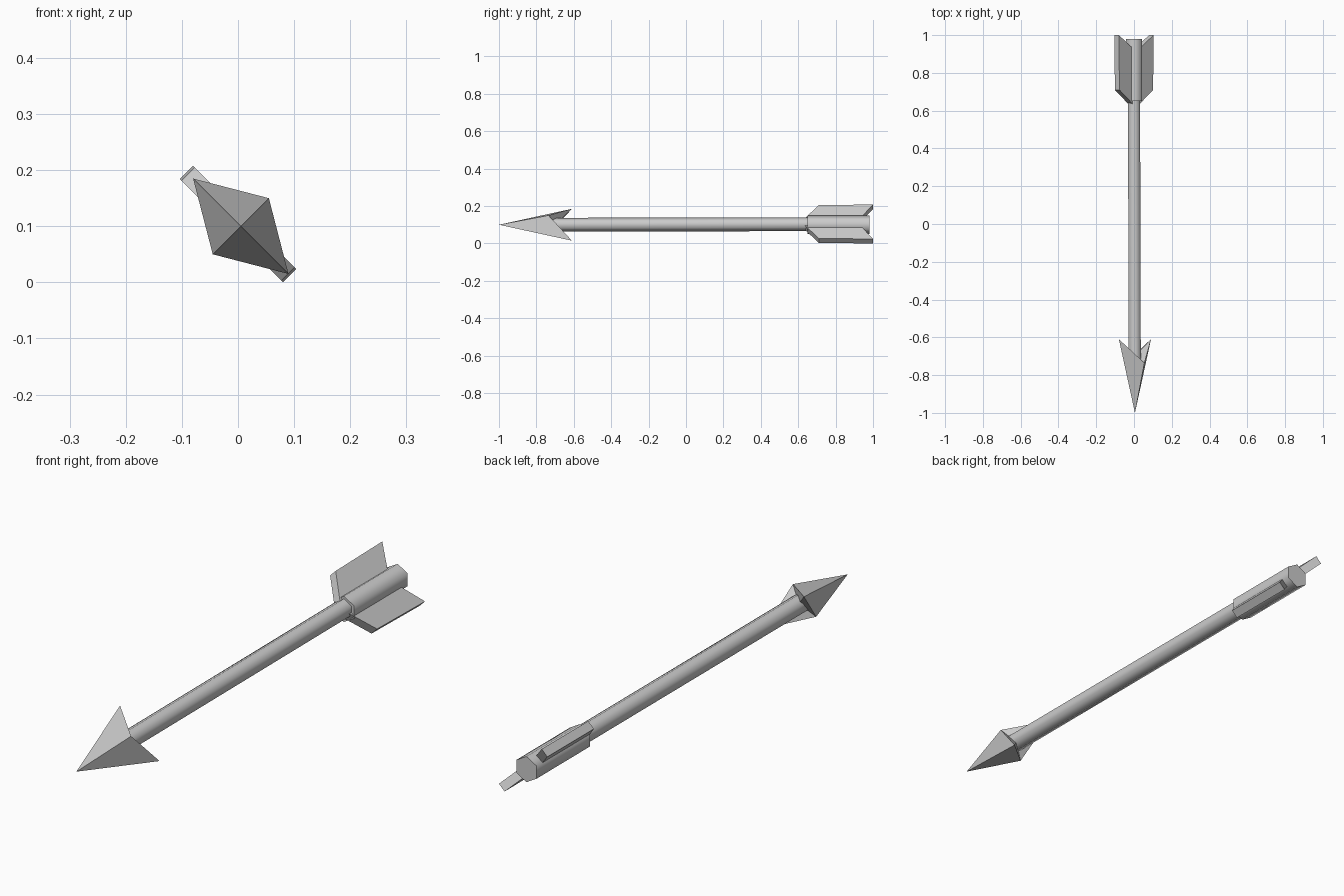
import bpy, bmesh, math
from mathutils import Vector

cube = bpy.data.objects.get("Cube")
if cube:
    bpy.data.objects.remove(cube, do_unlink=True)

grey = bpy.data.materials.new("light grey")
grey.use_nodes = True
colour = (0.6, 0.6, 0.6, 1)
grey.diffuse_color = colour
grey.node_tree.nodes["Principled BSDF"].inputs["Base Color"].default_value = colour


def add_part(name, verts, faces, smooth=None):
    mesh = bpy.data.meshes.new(name)
    mesh.from_pydata(verts, [], faces)
    bm = bmesh.new()
    bm.from_mesh(mesh)
    bmesh.ops.recalc_face_normals(bm, faces=bm.faces)
    bm.to_mesh(mesh)
    bm.free()
    mesh.materials.append(grey)
    obj = bpy.data.objects.new(name, mesh)
    bpy.context.collection.objects.link(obj)
    if smooth:
        bpy.ops.object.select_all(action='DESELECT')
        obj.select_set(True)
        bpy.context.view_layer.objects.active = obj
        bpy.ops.object.shade_smooth_by_angle(angle=math.radians(smooth))
    return obj


def add_rod(name, start, end, radius, sides=6):
    """Prism along y between two centre points, one corner upward."""
    verts = []
    for centre in (start, end):
        for i in range(sides):
            a = math.pi / 2 + math.tau * i / sides
            verts.append(Vector(centre) + radius * Vector((math.cos(a), 0, math.sin(a))))
    faces = [(i, (i + 1) % sides, (i + 1) % sides + sides, i + sides) for i in range(sides)]
    faces += [tuple(range(sides)), tuple(range(sides, 2 * sides))]
    return add_part(name, verts, faces, smooth=65)


# Shaft and the thicker sleeve at its tail
add_rod("shaft", (0.004, -0.72, 0.1), (0, 0.7, 0.103), 0.037)
add_rod("tail_sleeve", (0, 0.65, 0.1), (0, 0.98, 0.1), 0.05)

# Arrowhead: two long swept barbs and two short corners
head = [(0.005, -1, 0.1), (-0.08, -0.61, 0.185), (0.055, -0.735, 0.15),
        (0.09, -0.61, 0.015), (-0.045, -0.735, 0.05), (0.005, -0.7, 0.1)]
ring = [1, 2, 3, 4]
add_part("arrowhead", head,
         [(tip, ring[i], ring[(i + 1) % 4]) for tip in (0, 5) for i in range(4)])

# Fletching: two slanted plates on opposite sides of the shaft
profile = [(0.61, 0), (0.64, 0.032), (0.71, 0.126), (1.0, 0.13), (0.94, 0.04), (0.93, 0)]
across = Vector((1, 0, 1)).normalized() * 0.017
for name, sign in (("upper_fin", 1), ("lower_fin", -1)):
    out = Vector((-sign, 0, sign)).normalized()
    verts = [Vector((0, y, 0.104)) + out * r + across * s for s in (-1, 1) for y, r in profile]
    n = len(profile)
    faces = [tuple(range(n)), tuple(range(n, 2 * n))]
    faces += [(i, (i + 1) % n, (i + 1) % n + n, i + n) for i in range(n)]
    add_part(name, verts, faces)
